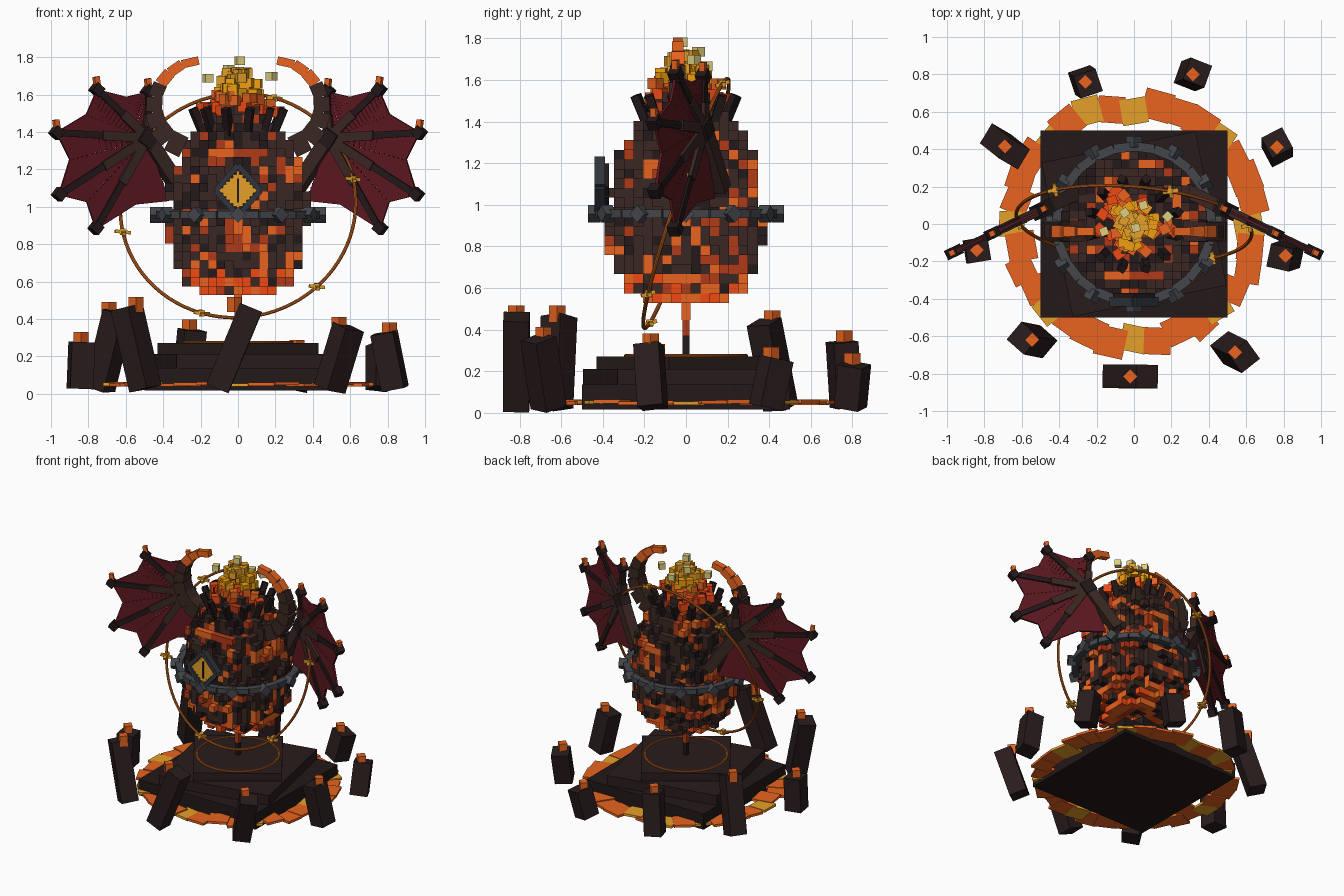
import bpy, bmesh, math, random
from mathutils import Vector, Matrix, Euler, noise

if "Cube" in bpy.data.objects:
    bpy.data.objects.remove(bpy.data.objects["Cube"])

random.seed(7)
TAU = math.tau
MATS = {}

def mat(name, hexcol):
    lin = [((c / 255) / 12.92 if c < 11 else ((c / 255 + .055) / 1.055) ** 2.4) for c in bytes.fromhex(hexcol)]
    m = bpy.data.materials.new(name)
    m.diffuse_color = (*lin, 1)
    m.use_nodes = True
    m.node_tree.nodes["Principled BSDF"].inputs["Base Color"].default_value = m.diffuse_color
    MATS[name] = m

for n, h in dict(rock='3a2723', char='231819', stone='291c1c', ember='b03a18', orange='e8641f', red='f04a14',
                 gold='e6a028', amber='f0a010', pale='e0d080', iron='43464b', steel='30353c',
                 membrane='5c1820', ring='c8641e').items():
    mat(n, h)

def box(c, size, m, rot=(0, 0, 0)):
    """A box as (matrix, material)."""
    R = Euler(rot).to_matrix().to_4x4() if not isinstance(rot, Matrix) else rot.to_4x4()
    return Matrix.Translation(c) @ R @ Matrix.Diagonal((*size, 1)), m

def beam(p, q, w, d, m, side=(0, 1, 0)):
    """A box from p to q, with thickness d along the side direction."""
    p, q = Vector(p), Vector(q)
    z = (q - p).normalized()
    x = Vector(side).cross(z).normalized()
    R = Matrix((x, z.cross(x), z)).transposed()
    return box((p + q) / 2, (w, d, (q - p).length), m, R)

def build(name, boxes):
    """Join a list of boxes into one object."""
    bm, names = bmesh.new(), []
    for M, m in boxes:
        if m not in names:
            names.append(m)
        vs = bmesh.ops.create_cube(bm, size=1, matrix=M)['verts']
        for f in {f for v in vs for f in v.link_faces}:
            f.material_index = names.index(m)
    me = bpy.data.meshes.new(name)
    bm.to_mesh(me)
    bm.free()
    for m in names:
        me.materials.append(MATS[m])
    ob = bpy.data.objects.new(name, me)
    bpy.context.collection.objects.link(ob)
    return ob

def torus(name, c, R, r, m, rot=None, seg=64):
    bpy.ops.mesh.primitive_torus_add(major_radius=R, minor_radius=r, major_segments=seg, minor_segments=8)
    o = bpy.context.object
    o.name = name
    o.matrix_world = Matrix.Translation(c) @ (rot.to_4x4() if rot else Matrix())
    o.data.materials.append(MATS[m])
    bpy.ops.object.shade_smooth_by_angle()
    return o

def polar(r, a, z):
    return Vector((r * math.cos(a), r * math.sin(a), z))

# Egg shell of voxels, with glowing cracks
PROFILE = [(.52, .17), (.58, .265), (.66, .33), (.75, .37), (.9, .385), (1.1, .375),
           (1.2, .355), (1.3, .315), (1.4, .255), (1.5, .18), (1.56, .12)]

def egg_r(z):
    for (a, ra), (b, rb) in zip(PROFILE, PROFILE[1:]):
        if a <= z <= b:
            return ra + (rb - ra) * (z - a) / (b - a)
    return 0

S = .046
egg = []
for k in range(22):
    z = .555 + k * S
    for i in range(-9, 10):
        for j in range(-9, 10):
            p = Vector((i * S, j * S, z))
            d, r = math.hypot(p.x, p.y), egg_r(z) - .012
            if d > r + random.uniform(-.03, .014) or (d < r - .1 and .6 < z < 1.48):
                continue
            n = abs(noise.noise(p * 5.5)) + random.uniform(-.05, .05)
            heat = .06 + max(0, .7 - z) * 1.6
            m = ('orange' if n < heat else 'ember' if n < heat + .06 else random.choice(('rock', 'rock', 'char')))
            if z < .66 and m == 'orange' and random.random() < .4:
                m = 'red'
            egg.append(box(p, (S, S, S), m))
build('egg_shell', egg)

# Crown of spikes round the flame
build('crown_spikes', [beam(polar(.19, a, 1.39), polar(.25, a, 1.53), .04, .04, 'char', (.3, .2, 1))
                       for a in [TAU * (i + .5) / 12 for i in range(12)]])

# Flame of cubes, hot at the base and pale on top
flame = []
for i in range(85):
    t = (i / 85) ** 1.2
    r = (.17 * (1 - t) + .05) * math.sqrt(random.random())
    m = 'red' if t < .18 else 'orange' if t < .42 else 'amber' if t < .72 else 'gold'
    flame.append(box(polar(r, random.random() * TAU, 1.51 + .22 * t), (.056 - .008 * t,) * 3, m,
                     (0, 0, random.random() * 1.5)))
for c in [(-.16, -.04, 1.69), (.01, -.02, 1.785), (.18, .04, 1.7), (-.05, .06, 1.74), (.05, .1, 1.67)]:
    flame.append(box(c, (.045,) * 3, 'pale', (0, 0, random.random())))
build('flame', flame)

# Curved segmented horns
HORN = [(.29, 1.32), (.37, 1.36), (.425, 1.43), (.45, 1.51), (.445, 1.59), (.415, 1.66), (.365, 1.72),
        (.30, 1.765), (.21, 1.785)]
for s, side in ((-1, 'left'), (1, 'right')):
    horn = []
    for i, (a, b) in enumerate(zip(HORN, HORN[1:])):
        w = .115 - .01 * i
        horn.append(beam((s * a[0], -.04, a[1]), (s * b[0], -.04, b[1]), w, w,
                         'orange' if i > 4 else 'rock'))
    build(side + '_horn', horn)

# Wings: arm, fingers with claws, slatted membrane
TIPS = [(.48, 1.62), (.755, 1.63), (.97, 1.40), (.955, 1.07), (.76, .89), (.37, 1.04)]
WRIST = (.49, 1.37)
for s, side in ((-1, 'left'), (1, 'right')):
    P = lambda x, z: Vector((s * x, .14 - .48 * (x - .36), z))
    N = Vector((.48 * s, 1, 0)).normalized()
    yaw = math.atan2(-.48 * s, 1)
    w, tips = P(*WRIST), [P(*t) for t in TIPS]
    bones = [beam(P(.3, 1.08), w, .075, .075, 'rock', N), box(w, (.09, .08, .09), 'char', (0, .6, yaw))]
    for i, t in enumerate(tips[:5]):
        mid = w.lerp(t, .5)
        bones += [beam(w, mid, .05, .05, 'rock', N), beam(mid, t, .036, .036, 'char', N),
                  box(t, (.055, .055, .055), 'char', (0, .7, yaw))]
        if i < 3:
            c = Vector((0, 0, .028))
            bones.append(box(t + c * 1.4, (.03, .03, .06), 'orange', (0, .15 * s, yaw)))
    build(side + '_wing_bones', bones)
    slats = []
    COUNT = 15
    for a, b in zip(tips, tips[1:]):
        for i in range(1, COUNT + 1):
            t = i / COUNT * .97
            pa, pb = w.lerp(a, t), w.lerp(b, t)
            m = w.lerp((a + b) / 2, t * (1 - .14 * t))
            wid = (a - w).length / COUNT * .85
            slats += [beam(pa, m, wid, .014, 'membrane', N), beam(m, pb, wid, .014, 'membrane', N)]
    build(side + '_wing_membrane', slats)

# Iron belt with studs
belt, BZ = [], .96
for i in range(24):
    a, b = TAU * i / 24, TAU * (i + 1) / 24
    belt.append(beam(polar(.415, a, BZ), polar(.415, b, BZ), .05, .04, 'iron', (0, 0, 1)))
build('belt', belt)
build('belt_studs', [box(polar(.44, TAU * i / 12, BZ), (.06, .06, .06), 'iron', (.785, 0, TAU * i / 12))
                     for i in range(12)])

# Diamond eye on the front
EZ, top = 1.09, [(0, .135), (.12, 0), (0, -.135), (-.12, 0)]
frame = [beam((a[0], -.415, EZ + a[1]), (b[0], -.415, EZ + b[1]), .03, .05, 'steel')
         for a, b in zip(top, top[1:] + top[:1])]
frame.append(box((0, -.385, EZ), (.16, .03, .16), 'char', (0, .785, 0)))
build('eye_frame', frame)
eye = []
for i in range(-5, 6):
    h = .105 - abs(i) * .0185
    eye.append(box((i * .018, -.41, EZ), (.018, .03, 2 * h), 'gold'))
eye.append(box((0, -.424, EZ), (.012, .012, .13), 'char'))
build('eye', eye)

# Tilted orbit ring with small crosses
u = Vector((0, .2, .6)).normalized()
v = Vector((.63, -.05, .017)).normalized()
R = Matrix((v, u, v.cross(u))).transposed()
C = Vector((0, 0, 1.01))
torus('orbit_ring', C, .632, .0095, 'ring', R, 80)
cross = []
for i in range(6):
    a = math.radians(12 + 60 * i)
    c = C + (v * math.cos(a) + u * math.sin(a)) * .632
    cross += [box(c, (.085, .02, .018), 'gold', (0, .1, .2)), box(c, (.02, .07, .018), 'gold', (.3, 0, .2)),
              box(c, (.03, .03, .035), 'gold')]
build('orbit_crosses', cross)

# Stepped plinth, glowing circle and stem
build('plinth', [box((0, 0, .08), (1, 1, .12), 'char'),
                 box((0, 0, .17), (.84, .84, .09), 'stone', (0, 0, .2)),
                 box((0, 0, .24), (.62, .62, .07), 'stone', (0, 0, .6))])
bpy.ops.mesh.primitive_cylinder_add(vertices=48, radius=.29, depth=.02, location=(0, 0, .27))
bpy.context.object.name = 'plinth_disc'
bpy.context.object.data.materials.append(MATS['stone'])
torus('plinth_circle', (0, 0, .278), .29, .008, 'ring')
build('stem', [box((0, 0, .32), (.032, .032, .12), 'char'), box((0, 0, .42), (.036, .036, .09), 'ember'),
               box((0, 0, .5), (.042, .042, .1), 'orange')])

# Ring of lava tiles
tiles = []
for i in range(32):
    a = TAU * i / 32
    s = random.uniform(.13, .16)
    tiles.append(box(polar(random.uniform(.6, .66), a, .05 + .004 * (i % 3)), (s, s, .018),
                     'gold' if i % 4 == 0 or i == 10 else 'orange', (0, 0, a + random.uniform(-.3, .3))))
build('lava_tiles', tiles)

# Leaning pillars with ember caps: x, y, cap top, lean x, lean y
PILLARS = [(-.26, .76, .40, .03, -.02), (.315, .80, .29, .05, .02), (.765, .41, .32, 0, .05),
           (.81, -.17, .385, -.06, -.02), (.54, -.685, .415, .1, -.05), (-.02, -.815, .52, .18, 0),
           (-.545, -.62, .52, -.1, .02), (-.84, -.14, .335, .01, 0), (-.69, .415, .495, .1, -.08)]
stones, caps = [], []
for x, y, h, dx, dy in PILLARS:
    t = h - .055
    d = Vector((dx, dy, t - .03)) / 2
    c = Vector((x, y, t / 2 + .015))
    stones.append(beam(c - d, c + d, .125, .125, 'stone', (-x, -y, 0)))
    caps.append(box((x, y, h - .04), (.056, .056, .08), 'orange', (0, 0, .785)))
build('pillars', stones)
build('pillar_caps', caps)

# Rest the lowest corner on the ground
bpy.context.view_layer.update()
objs = list(bpy.context.scene.objects)
low = min((o.matrix_world @ p.co).z for o in objs for p in o.data.vertices)
for o in objs:
    o.location.z -= low
